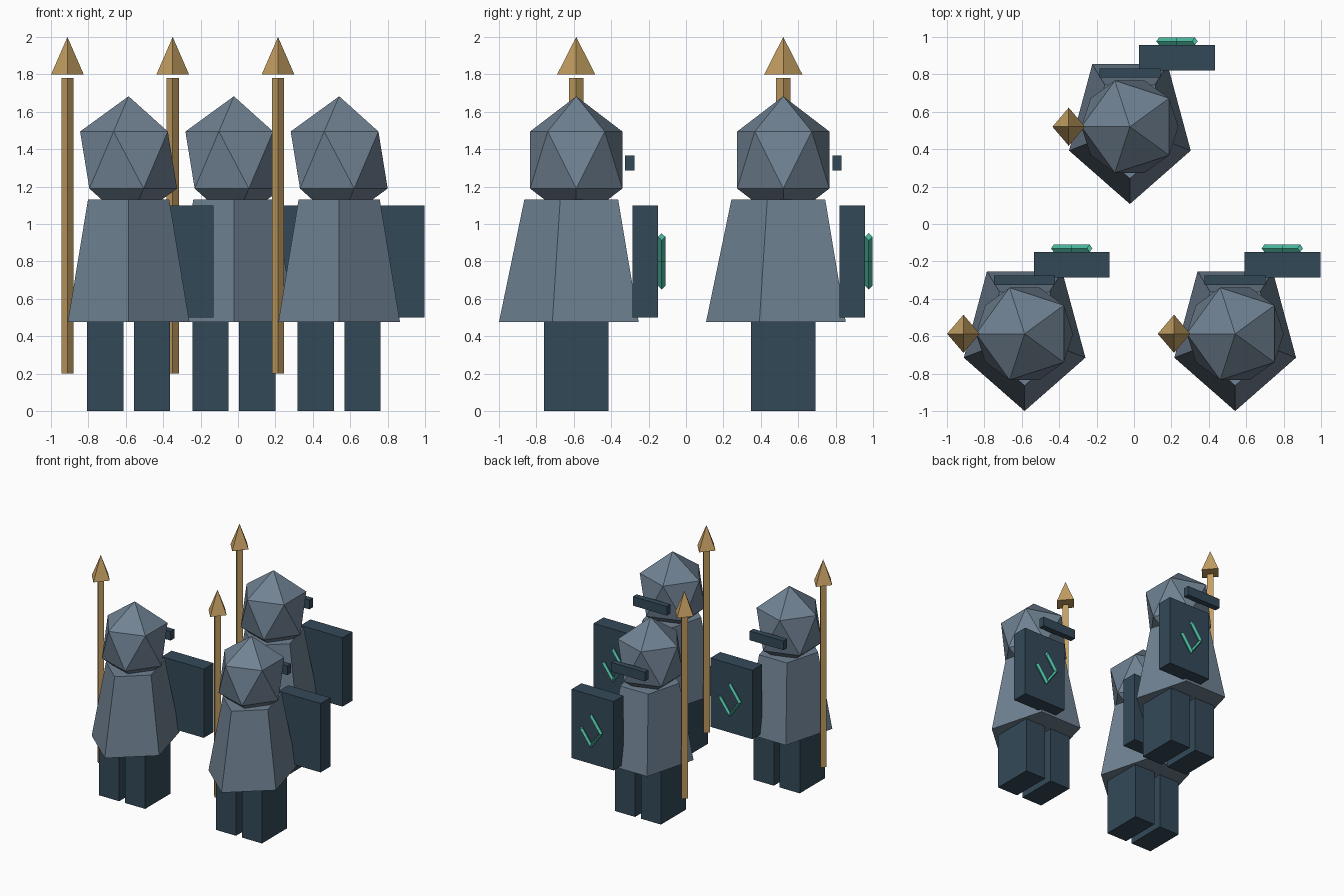
import bpy, bmesh
from math import sin, cos, pi, radians
from mathutils import Matrix, Vector

cube = bpy.data.objects.get("Cube")
if cube:
    bpy.data.objects.remove(cube, do_unlink=True)


def material(name, rgb):
    mat = bpy.data.materials.new(name)
    mat.use_nodes = True
    linear = [((c / 255 + 0.055) / 1.055) ** 2.4 for c in rgb] + [1]
    mat.diffuse_color = linear
    mat.node_tree.nodes["Principled BSDF"].inputs["Base Color"].default_value = linear
    return mat


STEEL = material("slate steel", (112, 130, 147))
DARK = material("dark slate", (52, 73, 89))
BRASS = material("brass", (196, 159, 98))
TEAL = material("teal", (78, 190, 165))


def finish(name, bm, mat, place):
    bmesh.ops.recalc_face_normals(bm, faces=bm.faces)
    mesh = bpy.data.meshes.new(name)
    bm.to_mesh(mesh)
    bm.free()
    mesh.materials.append(mat)
    obj = bpy.data.objects.new(name, mesh)
    obj.location = place
    bpy.context.collection.objects.link(obj)


def loft(name, rings, mat, place):
    """Skin a row of equal-sized rings and cap both ends."""
    bm = bmesh.new()
    rows = [[bm.verts.new(p) for p in ring] for ring in rings]
    n = len(rows[0])
    for low, high in zip(rows, rows[1:]):
        for i in range(n):
            j = (i + 1) % n
            bm.faces.new((low[i], low[j], high[j], high[i]))
    bm.faces.new(rows[0])
    bm.faces.new(rows[-1])
    bmesh.ops.remove_doubles(bm, verts=bm.verts, dist=0.0001)
    finish(name, bm, mat, place)


def ring(sides, rx, ry, z, x=0):
    """Polygon with one corner towards the front."""
    turn = [2 * pi * i / sides - pi / 2 for i in range(sides)]
    return [(x + rx * cos(a), ry * sin(a), z) for a in turn]


def box(name, low, high, mat, place):
    low, high = Vector(low), Vector(high)
    bm = bmesh.new()
    bmesh.ops.create_cube(bm, size=1)
    bmesh.ops.scale(bm, vec=high - low, verts=bm.verts)
    bmesh.ops.translate(bm, vec=(low + high) / 2, verts=bm.verts)
    finish(name, bm, mat, place)


def soldier(place):
    # Legs
    for side, s in (("left", 1), ("right", -1)):
        x = 0.125 * s
        box(side + "_leg", (x - 0.097, -0.173, 0), (x + 0.097, 0.173, 0.5), DARK, place)

    # Five-sided tunic
    loft("tunic", [ring(5, 0.342, 0.413, 0.475), ring(5, 0.228, 0.277, 1.132)], STEEL, place)

    # Faceted head and visor
    bm = bmesh.new()
    bmesh.ops.create_icosphere(bm, subdivisions=1, radius=0.341)
    bmesh.ops.scale(bm, vec=(0.85, 0.85, 1), verts=bm.verts)
    bmesh.ops.rotate(bm, matrix=Matrix.Rotation(pi, 3, "Z"), verts=bm.verts)
    bmesh.ops.translate(bm, vec=(0, 0, 1.342), verts=bm.verts)
    finish("head", bm, STEEL, place)
    box("visor", (-0.163, 0.262, 1.285), (0.163, 0.312, 1.365), DARK, place)

    # Spear
    x = -0.327
    loft("spear_shaft", [ring(4, 0.033, 0.038, z, x) for z in (0.2, 1.78)], BRASS, place)
    loft("spear_tip", [ring(4, 0.087, 0.102, 1.8, x), ring(4, 0, 0, 2, x)], BRASS, place)

    # Shield with a three-sided open diamond emblem
    box("shield", (0.05, 0.302, 0.5), (0.455, 0.437, 1.1), DARK, place)
    rings = []
    for a in (0, -90, -180, -270):
        dx, dz = cos(radians(a)), sin(radians(a))
        section = [(1.15, 0), (1, 0.02), (0.85, 0), (1, -0.02)]
        rings.append([(0.252 + 0.096 * k * dx, 0.457 + y, 0.8 + 0.131 * k * dz)
                      for k, y in section])
    loft("shield_emblem", rings, TEAL, place)


# Squad of three
for spot in ((-0.585, -0.587, 0), (0.541, -0.587, 0), (-0.022, 0.52, 0)):
    soldier(spot)
